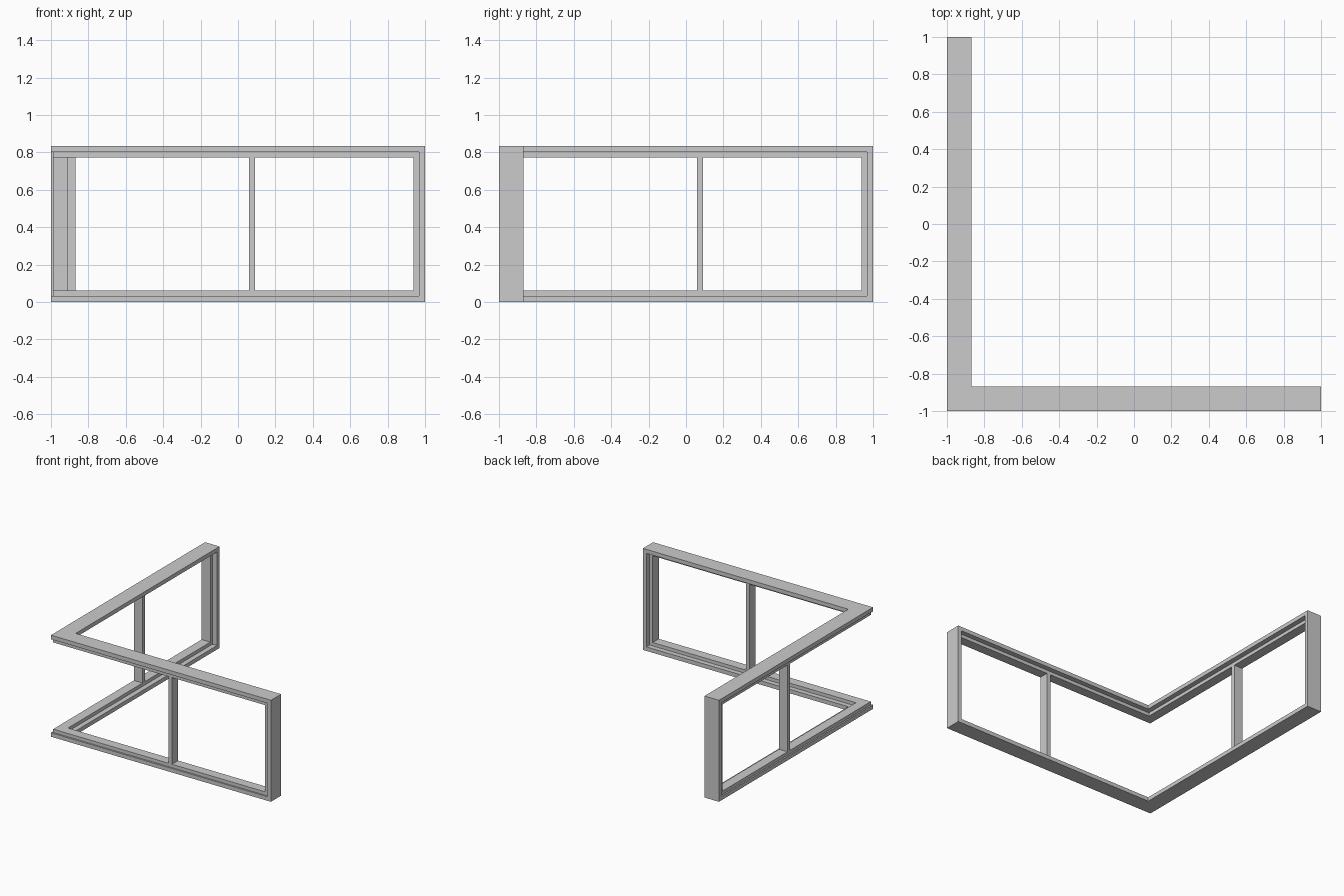
import bpy, bmesh

if "Cube" in bpy.data.objects:
    bpy.data.objects.remove(bpy.data.objects["Cube"])

H = 0.834            # overall height
DEPTH = 0.132        # frame depth
FRAME = 0.033        # outer frame thickness
STOP = 0.061         # thickness including glazing stop
S0, S1 = 0.012, 0.091  # depth range of the stop and mullions


def finish(name, bm):
    bmesh.ops.recalc_face_normals(bm, faces=bm.faces)
    mesh = bpy.data.meshes.new(name)
    bm.to_mesh(mesh)
    bm.free()
    obj = bpy.data.objects.new(name, mesh)
    bpy.context.collection.objects.link(obj)
    return obj


def frame_loop(d, t):
    """Closed path round the corner window: d = depth inwards, t = inset into the opening."""
    c, e, top = -1 + d, 1 - t, H - t
    return [(c, c, t), (e, c, t), (e, c, top),
            (c, c, top), (c, e, top), (c, e, t)]


def box(name, lo, hi):
    bm = bmesh.new()
    bmesh.ops.create_cube(bm, size=1)
    for v in bm.verts:
        v.co = [(a + b) / 2 + k * (b - a) for a, b, k in zip(lo, hi, v.co)]
    return finish(name, bm)


# Corner frame: stepped profile swept round both window openings, no corner post
profile = [(0, 0), (DEPTH, 0), (DEPTH, FRAME), (S1, FRAME),
           (S1, STOP), (S0, STOP), (S0, FRAME), (0, FRAME)]
bm = bmesh.new()
loops = [[bm.verts.new(p) for p in frame_loop(d, t)] for d, t in profile]
for i, a in enumerate(loops):
    b = loops[(i + 1) % len(loops)]
    for j in range(6):
        k = (j + 1) % 6
        bm.faces.new((a[j], a[k], b[k], b[j]))
finish("corner_window_frame", bm)

# One mullion in each wing
M0, M1 = 0.059, 0.092
box("front_mullion", (M0, -1 + S0, STOP), (M1, -1 + S1, H - STOP))
box("side_mullion", (-1 + S0, M0, STOP), (-1 + S1, M1, H - STOP))
